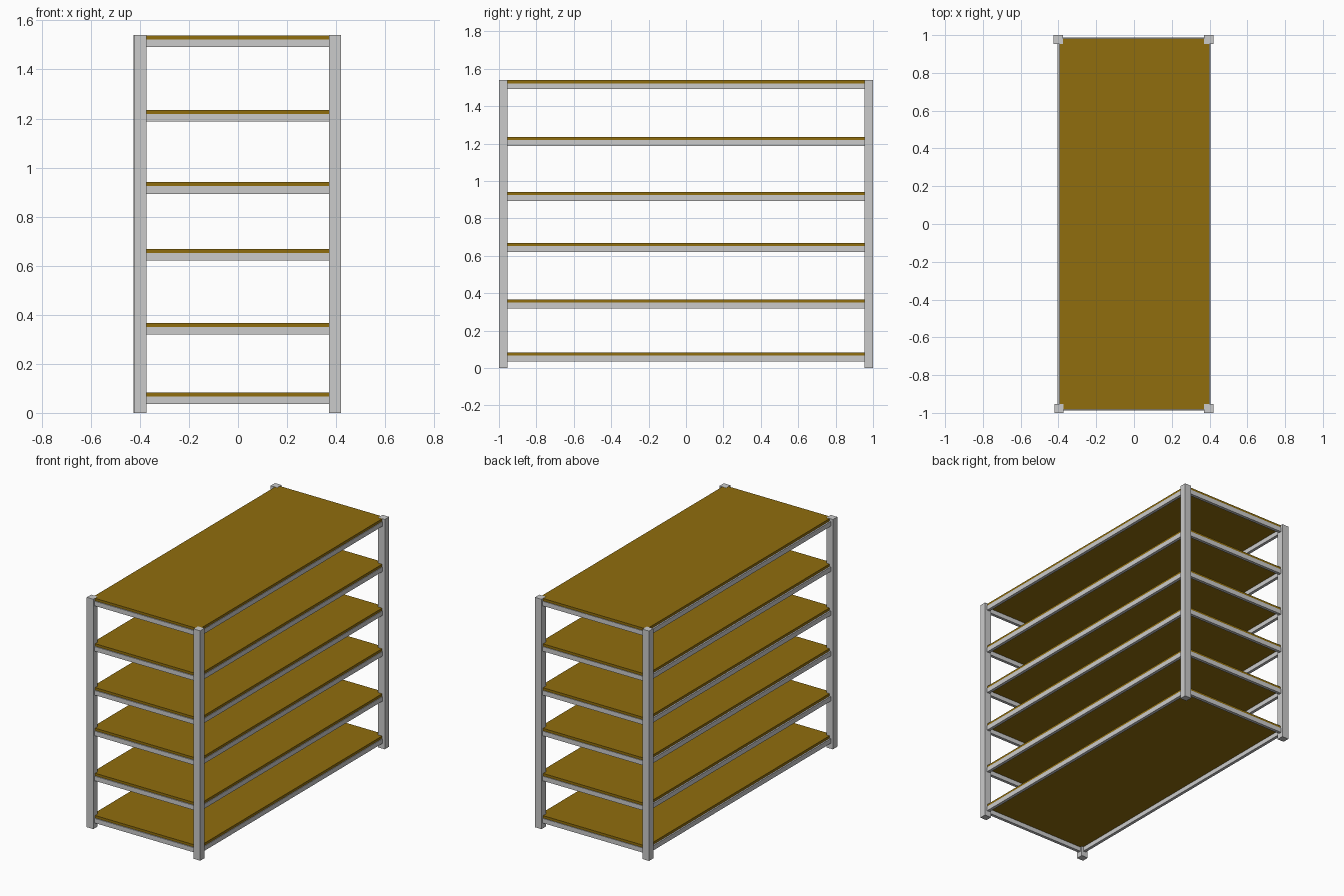
import bpy

if "Cube" in bpy.data.objects:
    bpy.data.objects.remove(bpy.data.objects["Cube"])

wood = bpy.data.materials.new("wood")
wood.diffuse_color = (0.28, 0.155, 0.004, 1)
wood.use_nodes = True
wood.node_tree.nodes["Principled BSDF"].inputs["Base Color"].default_value = wood.diffuse_color


def box(name, x, y, z, mat=None):
    # Axis-aligned box from (min, max) ranges
    bpy.ops.mesh.primitive_cube_add(
        size=1, location=[(r[0] + r[1]) / 2 for r in (x, y, z)])
    ob = bpy.context.object
    ob.name = name
    ob.scale = [r[1] - r[0] for r in (x, y, z)]
    if mat:
        ob.data.materials.append(mat)
    return ob


# Corner posts (the back left one sits slightly further out)
for side, x0 in (("left", -0.421), ("right", 0.371)):
    for end, y0 in (("front", -1.0), ("back", 0.954)):
        dx = -0.005 if (side, end) == ("left", "back") else 0
        box(f"{end}_{side}_post", (x0 + dx, x0 + dx + 0.049),
            (y0, y0 + 0.046), (0, 1.54))

# Shelves: a frame of four rails carrying a wooden board
for i, top in enumerate((0.084, 0.367, 0.669, 0.941, 1.235, 1.539)):
    rail_z = (top - 0.048, top - 0.017)
    box(f"shelf_board_{i}", (-0.395, 0.40), (-0.981, 0.983),
        (top - 0.018, top), wood)
    box(f"left_rail_{i}", (-0.405, -0.385), (-0.96, 0.96), rail_z)
    box(f"right_rail_{i}", (0.384, 0.404), (-0.96, 0.96), rail_z)
    box(f"front_rail_{i}", (-0.38, 0.38), (-0.987, -0.967), rail_z)
    box(f"back_rail_{i}", (-0.38, 0.38), (0.967, 0.987), rail_z)
